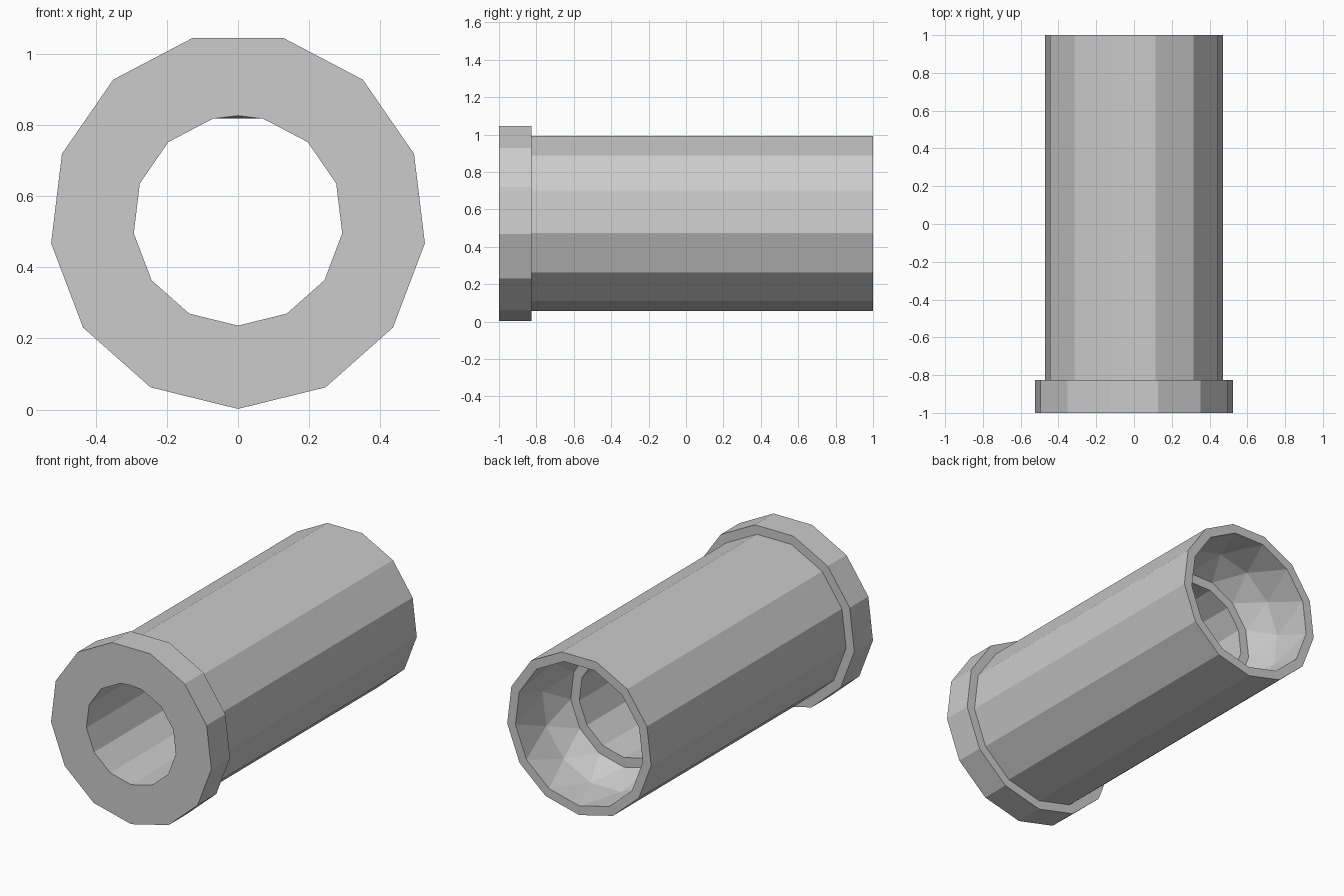
import bpy, bmesh, math

if "Cube" in bpy.data.objects:
    bpy.data.objects.remove(bpy.data.objects["Cube"])

N = 13        # sides of the tube
CZ = 0.531    # height of the tube axis

# closed wall profile: (y, radius, turn in steps)
profile = [
    (-1.0, 0.295, 0),    # front mouth
    (-1.0, 0.529, 0),    # flange
    (-0.825, 0.529, 0),
    (-0.825, 0.475, 0),  # body
    (1.0, 0.475, 0),
    (1.0, 0.42, 0),      # rear socket
    (0.75, 0.418, 0.5),  # socket narrows
    (0.58, 0.352, 0),    # inner ledge
    (0.58, 0.295, 0),    # bore
]


def ring(bm, y, r, turn):
    verts = []
    for i in range(N):
        a = 2 * math.pi * (i + turn) / N
        verts.append(bm.verts.new((r * math.sin(a), y, CZ - r * math.cos(a))))
    return verts


bm = bmesh.new()
rings = [ring(bm, *p) for p in profile]

# join neighbouring rings, with triangles where they are turned
for k in range(len(rings)):
    n = (k + 1) % len(rings)
    a, b = rings[k], rings[n]
    ta, tb = profile[k][2], profile[n][2]
    for i in range(N):
        j = (i + 1) % N
        if ta == tb:
            bm.faces.new((a[i], a[j], b[j], b[i]))
        elif tb > ta:
            bm.faces.new((a[i], a[j], b[i]))
            bm.faces.new((a[j], b[j], b[i]))
        else:
            bm.faces.new((a[i], b[j], b[i]))
            bm.faces.new((a[i], a[j], b[j]))

# extra corner at the top of the front mouth
top = bm.edges.get((rings[0][N // 2], rings[0][N // 2 + 1]))
new = bmesh.ops.subdivide_edges(bm, edges=[top], cuts=1)
for v in new["geom_inner"]:
    if isinstance(v, bmesh.types.BMVert):
        v.co.z = CZ + 0.295

bmesh.ops.recalc_face_normals(bm, faces=bm.faces)
mesh = bpy.data.meshes.new("flanged_tube")
bm.to_mesh(mesh)
bm.free()
bpy.context.collection.objects.link(bpy.data.objects.new("flanged_tube", mesh))
